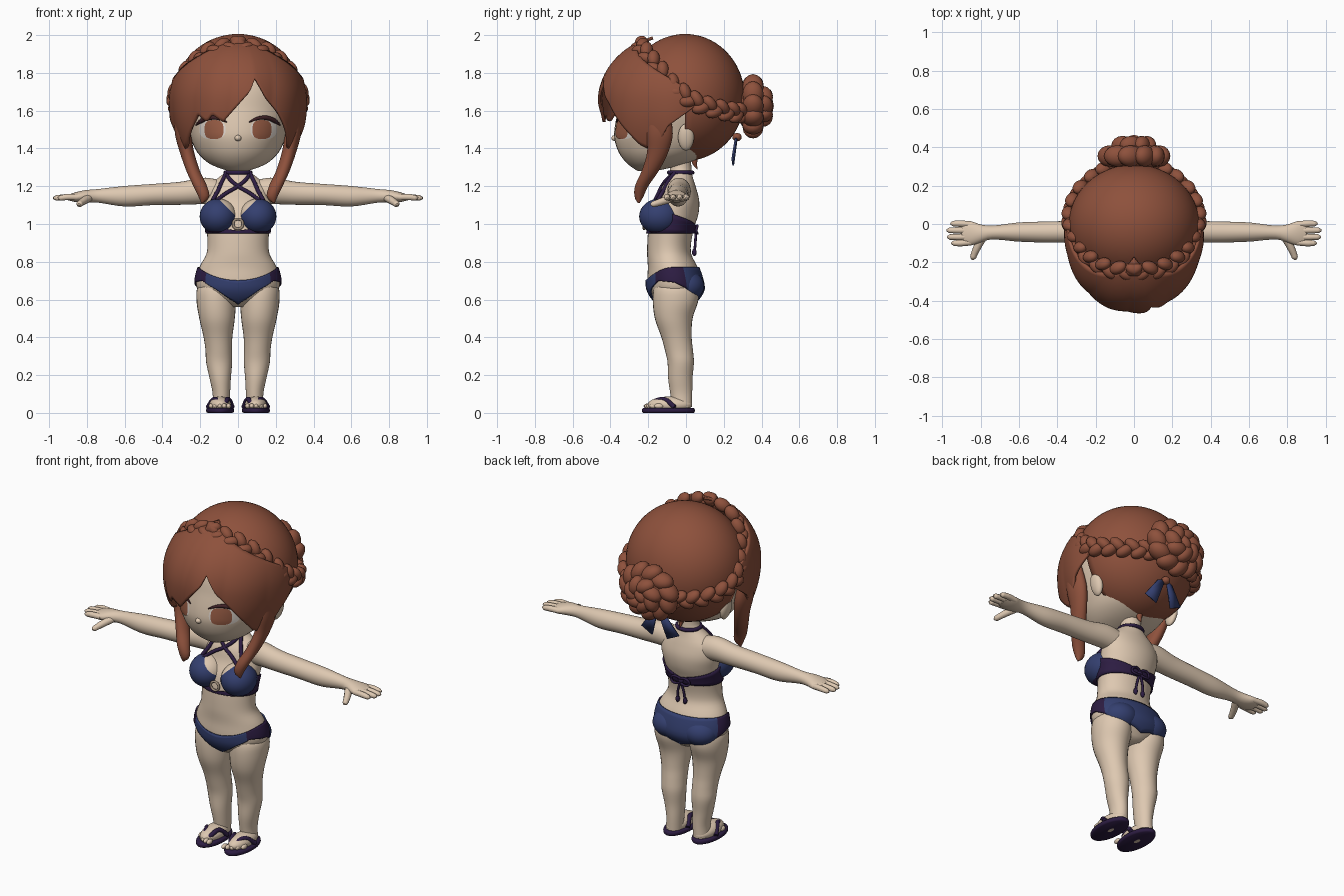
import bpy, bmesh
from math import sin, cos, pi, radians, degrees, sqrt
from mathutils import Vector, Matrix

cube = bpy.data.objects.get("Cube")
if cube:
    bpy.data.objects.remove(cube)


def material(name, rgb):
    m = bpy.data.materials.new(name)
    m.use_nodes = True
    m.diffuse_color = (*rgb, 1)
    m.node_tree.nodes["Principled BSDF"].inputs["Base Color"].default_value = (*rgb, 1)
    return m


SKIN = material("skin", (0.73, 0.58, 0.44))
HAIR = material("auburn hair", (0.27, 0.082, 0.045))
BLUE = material("navy blue", (0.034, 0.05, 0.16))
PURPLE = material("dark purple", (0.026, 0.012, 0.055))
IRIS = material("brown iris", (0.32, 0.11, 0.06))
WHITE = material("eye white", (0.75, 0.68, 0.62))
LASH = material("dark lash", (0.05, 0.016, 0.02))
METAL = material("tan ring", (0.35, 0.27, 0.2))


def finish(name, bm, *mats):
    bmesh.ops.recalc_face_normals(bm, faces=bm.faces)
    me = bpy.data.meshes.new(name)
    bm.to_mesh(me)
    bm.free()
    for m in mats:
        me.materials.append(m)
    ob = bpy.data.objects.new(name, me)
    bpy.context.collection.objects.link(ob)
    return ob


def interp(keys, h, smooth=True):
    """Hermite (or linear) interpolation of key rows by their first column."""
    h = min(max(h, keys[0][0]), keys[-1][0])
    i = max(j for j in range(len(keys) - 1) if keys[j][0] <= h)
    a, b = keys[i], keys[i + 1]
    t, d = (h - a[0]) / (b[0] - a[0]), b[0] - a[0]
    if not smooth:
        return [p + (q - p) * t for p, q in zip(a[1:], b[1:])]
    p, n = keys[max(i - 1, 0)], keys[min(i + 2, len(keys) - 1)]
    out = []
    for k in range(1, len(a)):
        m0 = (b[k] - p[k]) / (b[0] - p[0]) * d
        m1 = (n[k] - a[k]) / (n[0] - a[0]) * d
        out.append((2*t**3 - 3*t*t + 1) * a[k] + (t**3 - 2*t*t + t) * m0
                   + (3*t*t - 2*t**3) * b[k] + (t**3 - t*t) * m1)
    return out


def grid(bm, rows, closed):
    vs = [[bm.verts.new(p) for p in r] for r in rows]
    n = len(vs[0])
    for a, b in zip(vs, vs[1:]):
        for j in range(n if closed else n - 1):
            bm.faces.new((a[j], a[(j+1) % n], b[(j+1) % n], b[j]))
    return vs


def loft(name, keys, mat, side=1, along_x=False, steps=24, seg=28):
    """Elliptical sections: height, centre a, centre b, radius a, radius b."""
    rows = []
    for i in range(steps + 1):
        h = keys[0][0] + (keys[-1][0] - keys[0][0]) * i / steps
        ca, cb, ra, rb = interp(keys, h)
        ring = [(ca + ra * cos(2*pi*j/seg), cb + rb * sin(2*pi*j/seg)) for j in range(seg)]
        rows.append([(side * h, a, b) if along_x else (side * a, b, h) for a, b in ring])
    bm = bmesh.new()
    vs = grid(bm, rows, True)
    bm.faces.new(vs[0])
    bm.faces.new(vs[-1])
    return finish(name, bm, mat)


def add_ball(bm, c, r, rot=Matrix(), u=20, v=14):
    mat = Matrix.Translation(c) @ rot @ Matrix.Diagonal((*r, 1))
    bmesh.ops.create_uvsphere(bm, u_segments=u, v_segments=v, radius=1, matrix=mat)


def ball(name, c, r, *mats, rot=Matrix(), cuts=()):
    """Ellipsoid; each cut (point, normal, index) recolours one side of a plane."""
    bm = bmesh.new()
    add_ball(bm, c, r, rot, 28, 20)
    for p, n, idx in cuts:
        bmesh.ops.bisect_plane(bm, geom=bm.verts[:] + bm.edges[:] + bm.faces[:], plane_co=p, plane_no=n)
        for f in bm.faces:
            if (f.calc_center_median() - Vector(p)).dot(Vector(n)) > 0:
                f.material_index = idx
    return finish(name, bm, *mats)


def tube(name, pts, r, mat, radii=None, cyclic=False):
    cu = bpy.data.curves.new(name, "CURVE")
    cu.dimensions, cu.bevel_depth, cu.bevel_resolution = "3D", r, 3
    cu.use_fill_caps, cu.resolution_u = True, 6
    sp = cu.splines.new("BEZIER")
    sp.bezier_points.add(len(pts) - 1)
    for i, (b, p) in enumerate(zip(sp.bezier_points, pts)):
        b.co, b.handle_left_type, b.handle_right_type = p, "AUTO", "AUTO"
        b.radius = radii[i] if radii else 1
    sp.use_cyclic_u = cyclic
    cu.materials.append(mat)
    ob = bpy.data.objects.new(name, cu)
    bpy.context.collection.objects.link(ob)
    return ob


def thicken(ob, t):
    m = ob.modifiers.new("thickness", "SOLIDIFY")
    m.thickness, m.offset = t, 0


# Torso and neck
TORSO = [(.56, 0, -.05, .06, .07), (.60, 0, -.055, .16, .115), (.65, 0, -.055, .212, .145),
         (.70, 0, -.06, .222, .145), (.77, 0, -.07, .205, .132), (.85, 0, -.09, .165, .116),
         (.97, 0, -.08, .165, .12), (1.05, 0, -.06, .172, .125), (1.12, 0, -.04, .178, .11),
         (1.19, 0, -.038, .165, .092), (1.24, 0, -.032, .11, .07), (1.28, 0, -.028, .064, .058),
         (1.38, 0, -.03, .06, .055)]
loft("torso", TORSO, SKIN, steps=50, seg=40)

# Head
HEAD = [(1.28, 0, -.21, .05, .045), (1.31, 0, -.165, .135, .135), (1.36, 0, -.125, .2, .22),
        (1.42, 0, -.1, .238, .272), (1.48, 0, -.088, .26, .293), (1.6, 0, -.065, .288, .295),
        (1.75, 0, -.04, .28, .28), (1.88, 0, -.01, .18, .18)]
loft("head", HEAD, SKIN, steps=36, seg=40)
ball("nose", (0, -.375, 1.455), (.018, .02, .016), SKIN)


def on_face(x, z, off):
    _, cy, rx, ry = interp(HEAD, z)
    return (x, cy - ry * sqrt(max(0, 1 - (x / rx) ** 2)) - off, z)


def decal(name, cx, cz, rx, rz, off, mat, power):
    """Rounded plate that follows the face."""
    sp = lambda v: abs(v) ** power * (1 if v > 0 else -1)
    rows = [[on_face(cx + k / 5 * rx * sp(cos(2*pi*j/28)), cz + k / 5 * rz * sp(sin(2*pi*j/28)), off)
             for j in range(28)] for k in range(1, 6)]
    bm = bmesh.new()
    bm.faces.new(grid(bm, rows, True)[0])
    finish(name, bm, mat)


# Sheets that hug the torso between two heights
def wrap(name, lo, hi, off, mats, rule, rows=8, seg=96):
    bm = bmesh.new()
    pts = []
    for i in range(rows + 1):
        row = []
        for j in range(seg):
            th = 2 * pi * j / seg
            a = degrees(min(th, 2 * pi - th))
            z = lo(a) + (hi(a) - lo(a)) * i / rows
            _, cy, rx, ry = interp(TORSO, z)
            row.append(((rx + off) * sin(th), cy - (ry + off) * cos(th), z))
        pts.append(row)
    grid(bm, pts, True)
    bm.faces.ensure_lookup_table()
    for k, f in enumerate(bm.faces):
        th = 360 * (k % seg + .5) / seg
        f.material_index = rule(min(th, 360 - th))
    thicken(finish(name, bm, *mats), .008)


LEG_LINE = [(0, .575), (15, .605), (32, .655), (55, .70), (90, .69), (125, .64), (180, .59)]
wrap("swim_bottoms", lambda a: interp(LEG_LINE, a, False)[0],
     lambda a: .77 - .068 * max(0, cos(radians(a))) ** 2, .005, (BLUE, PURPLE),
     lambda a: int(50 < a < 112))
wrap("swim_top_band", lambda a: .95,
     lambda a: interp([(0, .965), (40, .98), (75, 1.06), (180, .985)], a, False)[0],
     .005, (PURPLE,), lambda a: 0, rows=4)

# Head hair cap, open around the face
bm = bmesh.new()
add_ball(bm, (0, -.005, 1.67), (.335, .31, .33), u=48, v=36)
bmesh.ops.delete(bm, geom=[f for f in bm.faces if f.calc_center_median().y < -.01
                          and f.calc_center_median().z < 1.66], context="FACES")
thicken(finish("hair_cap", bm, HAIR), .012)

# Fringe sheet with a pointed lower edge
EDGE = [(-105, 1.62), (-85, 1.52), (-72, 1.38), (-58, 1.42), (-46, 1.51), (-36, 1.58), (-28, 1.54),
        (-22, 1.58), (-13, 1.54), (0, 1.63), (10, 1.7), (15, 1.77), (24, 1.67), (36, 1.59),
        (46, 1.51), (58, 1.42), (72, 1.38), (85, 1.52), (105, 1.62)]
rows = []
for i in range(21):
    row = []
    for j in range(106):
        a = -105 + 2 * j
        top = 1.985 - .27 * (abs(a) / 100) ** 1.5
        z = top + (interp(EDGE, a, False)[0] - top) * i / 20
        k = sqrt(max(0, 1 - ((z - 1.66) / (.34 if z > 1.66 else .46)) ** 2))
        k += .03 * i / 20 * abs(sin(radians(a * 5 + 35 * i / 20)))
        row.append((.352 * k * sin(radians(a)), -.06 - .39 * k * cos(radians(a)), z))
    rows.append(row)
bm = bmesh.new()
grid(bm, rows, False)
thicken(finish("fringe", bm, HAIR), .016)

# Crown braid, both halves, as crossing strands
BRAID = [(0, 0, -.25, 1.945), (1, .14, -.23, 1.92), (2, .25, -.165, 1.84), (3, .318, -.07, 1.73),
         (4, .343, .04, 1.65), (5, .3, .16, 1.61), (6, .2, .26, 1.59), (7, .09, .31, 1.59)]
bm = bmesh.new()
for s in (1, -1):
    for i in range(25):
        t = 7 * i / 24
        p, q = Vector(interp(BRAID, t)), Vector(interp(BRAID, t + .05))
        if t >= 7:
            q = p + (p - Vector(interp(BRAID, t - .05)))
        tan = (q - p).normalized()
        out = p - Vector((0, 0, 1.67))
        out = (out - tan * out.dot(tan)).normalized()
        cross = tan.cross(out)
        flip = 1 if i % 2 else -1
        rot = Matrix((tan, cross, out)).transposed().to_4x4() @ Matrix.Rotation(flip * -.6, 4, "Z")
        c = p + cross * flip * .018
        mirror = Matrix.Diagonal((s, 1, 1, 1))
        add_ball(bm, mirror @ c, (.05, .032, .036), mirror @ rot, 14, 10)
finish("crown_braid", bm, HAIR)

# Bun of coiled lumps
bm = bmesh.new()
add_ball(bm, (0, .35, 1.625), (.15, .085, .135))
for count, radius, y, size in ((11, .125, .355, .056), (7, .062, .41, .05), (1, 0, .425, .04)):
    for i in range(count):
        a = 2 * pi * i / count
        add_ball(bm, (radius * 1.06 * cos(a), y, 1.625 + radius * .9 * sin(a)),
                 (size * 1.25, size, size * .85), Matrix.Rotation(-a - .9, 4, "Y"), 16, 12)
finish("hair_bun", bm, HAIR)
ball("ribbon_knot", (0, .27, 1.46), (.025, .025, .022), HAIR)
tube("nape_wisp", [(0, .06, 1.38), (0, .045, 1.33), (0, .06, 1.29)], .02, HAIR, (1, .8, .1))

# Ring and choker and rear bow
ring = [(.026 * cos(i * pi / 4), -.222, 1.0 + .026 * sin(i * pi / 4)) for i in range(8)]
tube("front_ring", ring, .007, METAL, cyclic=True)
choker = [(.066 * cos(i * pi / 4), -.028 + .062 * sin(i * pi / 4), 1.272) for i in range(8)]
tube("choker", choker, .011, PURPLE, cyclic=True)
ball("bow_knot", (0, .05, .968), (.016, .012, .014), PURPLE)

LEG = [(.03, .09, -.02, .045, .052), (.10, .088, -.025, .046, .058), (.18, .094, -.03, .056, .064),
       (.27, .1, -.028, .069, .07), (.33, .102, -.037, .07, .074), (.40, .106, -.05, .076, .08),
       (.50, .111, -.065, .094, .1), (.60, .115, -.055, .105, .121), (.67, .112, -.055, .1, .113),
       (.72, .1, -.06, .06, .08)]
ARM = [(.08, -.035, 1.165, .06, .065), (.18, -.037, 1.175, .062, .07), (.3, -.04, 1.163, .057, .061),
       (.45, -.042, 1.156, .055, .056), (.6, -.042, 1.147, .05, .054), (.75, -.045, 1.149, .036, .035),
       (.81, -.05, 1.146, .05, .033), (.86, -.048, 1.142, .064, .026), (.9, -.046, 1.14, .05, .014)]
LOCK = [(1.11, .19, -.25, .004, .004), (1.14, .18, -.25, .027, .022), (1.2, .2, -.235, .036, .035),
        (1.28, .237, -.19, .036, .045), (1.38, .27, -.15, .038, .056), (1.48, .292, -.14, .042, .07),
        (1.6, .305, -.15, .03, .06)]
SOLE = [(0, .095, -.093, .066, .134), (.006, .095, -.093, .073, .139), (.02, .095, -.093, .073, .139),
        (.026, .095, -.093, .068, .134)]

# Paired parts
for s, side in ((1, "left_"), (-1, "right_")):
    loft(side + "leg", LEG, SKIN, s, steps=36)
    loft(side + "arm", ARM, SKIN, s, along_x=True, steps=36)
    loft(side + "side_lock", LOCK, HAIR, s)
    ball(side + "ear", (s * .268, 0, 1.46), (.025, .042, .072), SKIN, rot=Matrix.Rotation(s * .2, 4, "Y"))
    # Hand
    for f, (y, tip) in enumerate(((.002, .945), (-.033, .965), (-.068, .962), (-.1, .94))):
        tube(f"{side}finger_{f}", [(s * .85, y * .9 - .005, 1.142), (s * .91, y, 1.142), (s * tip, y, 1.138),
             (s * (tip + .014), y, 1.137)], .017, SKIN, (1, 1, .85, .3))
    tube(side + "thumb", [(s * .79, -.07, 1.138), (s * .82, -.125, 1.12), (s * .84, -.175, 1.105),
         (s * .842, -.188, 1.103)], .02, SKIN, (1.1, 1, .8, .3))
    # Foot and sandal
    loft(side + "sandal_sole", SOLE, PURPLE, s, steps=6, seg=36)
    ball(side + "foot", (s * .094, -.085, .043), (.058, .118, .044), SKIN)
    for t in range(5):
        ball(f"{side}toe_{t}", (s * (.05 + .023 * t), -.2 + .007 * t * t / 2, .036),
             (.013, .024, .014), SKIN)
    tube(side + "sandal_strap", [(s * .03, -.06, .03), (s * .052, -.11, .072), (s * .082, -.175, .052),
         (s * .125, -.12, .072), (s * .158, -.06, .03)], .013, PURPLE)
    # Swimwear
    ball(side + "seat", (s * .1, -.005, .672), (.106, .102, .084), BLUE)
    ball(side + "cup", (s * .105, -.14, 1.04), (.098, .108, .094), BLUE, SKIN, PURPLE,
         cuts=(((s * .03, 0, 1.06), (-s, 0, 1), 1), ((0, 0, .962), (0, 0, -1), 2)))
    tube(side + "neck_strap", [(s * .135, -.15, 1.125), (s * .105, -.118, 1.18), (s * .085, -.095, 1.225),
         (s * .062, -.06, 1.27)], .011, PURPLE)
    tube(side + "cross_strap", [(s * .115, -.165, 1.125), (s * .06, -.145, 1.165), (0, -.128, 1.2),
         (-s * .05, -.092, 1.245), (-s * .06, -.05, 1.27)], .01, PURPLE)
    tube(side + "bow_loop", [(0, .052, .968), (s * .04, .06, .99), (s * .06, .055, .965),
         (s * .035, .06, .95)], .007, PURPLE, cyclic=True)
    tube(side + "bow_tail", [(0, .052, .965), (s * .018, .05, .91), (s * .025, .045, .85)], .007, PURPLE)
    ball(side + "tail_bead", (s * .025, .044, .85), (.012, .012, .02), PURPLE)
    # Hair ribbon tail
    bm = bmesh.new()
    bm.faces.new([bm.verts.new(p) for p in ((s * .005, .27, 1.46), (s * .05, .262, 1.45),
                 (s * .125, .245, 1.345), (s * .05, .25, 1.31))])
    thicken(finish(side + "ribbon_tail", bm, BLUE), .009)
    # Eye
    decal(side + "eye_white", s * .135, 1.5, .07, .052, .003, WHITE, .8)
    decal(side + "iris", s * .127, 1.5, .05, .05, .006, IRIS, .65)
    lash = [on_face(s * x, z, .004) for x, z in ((.06, 1.54), (.1, 1.558), (.15, 1.562), (.195, 1.545),
                                                (.222, 1.525))]
    tube(side + "lash", lash, .011, LASH, (.3, .8, 1.1, 1.1, .4))

# Smooth shading with sharp edges kept
bpy.ops.object.select_all(action="DESELECT")
for ob in bpy.context.scene.objects:
    if ob.type == "MESH":
        ob.select_set(True)
        bpy.context.view_layer.objects.active = ob
bpy.ops.object.shade_smooth_by_angle(angle=radians(50))
